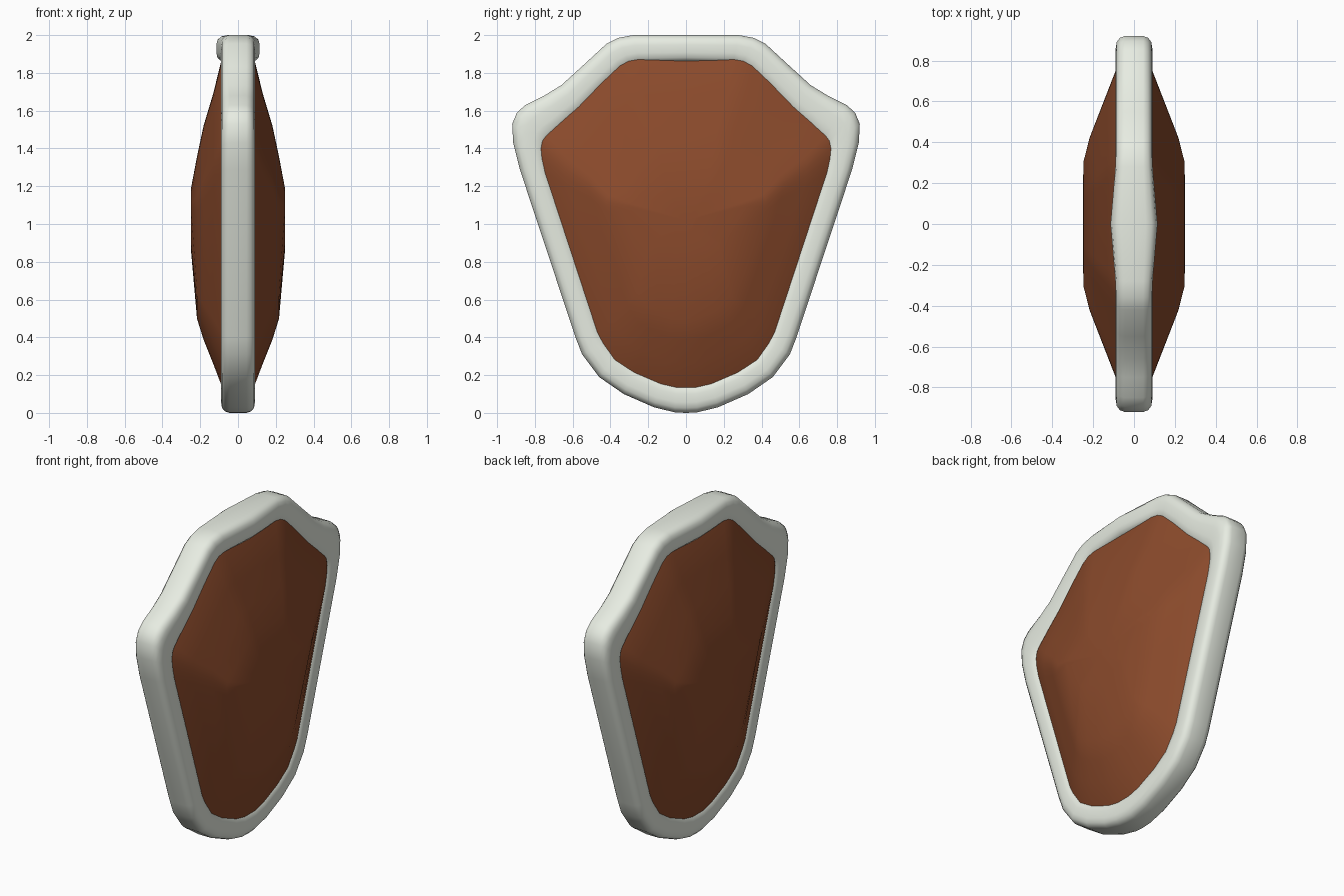
import bpy, bmesh, math

if "Cube" in bpy.data.objects:
    bpy.data.objects.remove(bpy.data.objects["Cube"])

# Half outline of the rim: outer y, outer z, inner y, inner z
HALF = [
    (0, 2.0, 0, 1.865), (.28, 2.0, .25, 1.86), (.36, 1.985, .30, 1.85),
    (.42, 1.955, .345, 1.825), (.55, 1.835, .44, 1.735), (.66, 1.735, .56, 1.61),
    (.75, 1.68, .65, 1.53), (.85, 1.63, .73, 1.455), (.895, 1.59, .748, 1.43),
    (.92, 1.53, .755, 1.39), (.915, 1.43, .75, 1.34), (.88, 1.29, .735, 1.27),
    (.585, .40, .46, .43), (.55, .31, .43, .375), (.46, .19, .37, .29),
    (.33, .10, .27, .225), (.17, .03, .13, .165), (.06, .003, .05, .147),
    (0, 0, 0, .147)]
OUTLINE = HALF + [(-a, b, -c, d) for a, b, c, d in HALF[-2:0:-1]]


def material(name, rgb):
    mat = bpy.data.materials.new(name)
    mat.diffuse_color = (*rgb, 1)
    mat.use_nodes = True
    mat.node_tree.nodes["Principled BSDF"].inputs["Base Color"].default_value = mat.diffuse_color
    return mat


def bridge(bm, a, b):
    n = len(a)
    for i in range(n):
        j = (i + 1) % n
        bm.faces.new((a[i], a[j], b[j], b[i]))


def finish(bm, name, mat):
    bmesh.ops.recalc_face_normals(bm, faces=bm.faces)
    mesh = bpy.data.meshes.new(name)
    bm.to_mesh(mesh)
    bm.free()
    obj = bpy.data.objects.new(name, mesh)
    bpy.context.collection.objects.link(obj)
    mesh.materials.append(mat)
    bpy.ops.object.select_all(action='DESELECT')
    obj.select_set(True)
    bpy.context.view_layer.objects.active = obj
    bpy.ops.object.shade_smooth_by_angle(angle=math.radians(50))
    return obj


# Rounded rim: cross-section (outer-to-inner fraction, thickness fraction)
side = [(0, .5), (.05, .76), (.18, .94), (.38, 1), (.68, 1), (.88, .95), (1, .8), (1.08, .4)]
section = side + [(t, -h) for t, h in reversed(side)]
bm = bmesh.new()
rings = []
for k, (oy, oz, iy, iz) in enumerate(OUTLINE):
    thick = .115 if k == 0 else .092 if k in (1, len(OUTLINE) - 1) else .09
    rings.append([bm.verts.new((thick * h, oy + (iy - oy) * t, oz + (iz - oz) * t))
                  for t, h in section])
for k in range(len(rings)):
    bridge(bm, rings[k], rings[(k + 1) % len(rings)])
finish(bm, "shield_rim", material("pale_rim", (.80, .84, .76)))

# Bulging panel on both sides: y scale, z scale, centre z, x height
LEVELS = [(1.04, 1.04, 1.0, .07), (1, 1, 1.0, .088), (.85, .83, .97, .132),
          (.68, .66, .95, .182), (.56, .5, .925, .217), (.40, .2, 1.02, .248)]
bm = bmesh.new()
for s in (1, -1):
    loops = [[bm.verts.new((s * x, iy * sy, cz + sz * (iz - 1)))
              for _, _, iy, iz in OUTLINE] for sy, sz, cz, x in LEVELS]
    for a, b in zip(loops, loops[1:]):
        bridge(bm, a, b)
    tip = bm.verts.new((s * .25, 0, 1.02))
    last = loops[-1]
    for i in range(len(last)):
        bm.faces.new((last[i], last[(i + 1) % len(last)], tip))
    if s == 1:
        first = loops[0]
bridge(bm, first, loops[0])
finish(bm, "shield_panel", material("brown_panel", (.26, .07, .025)))
